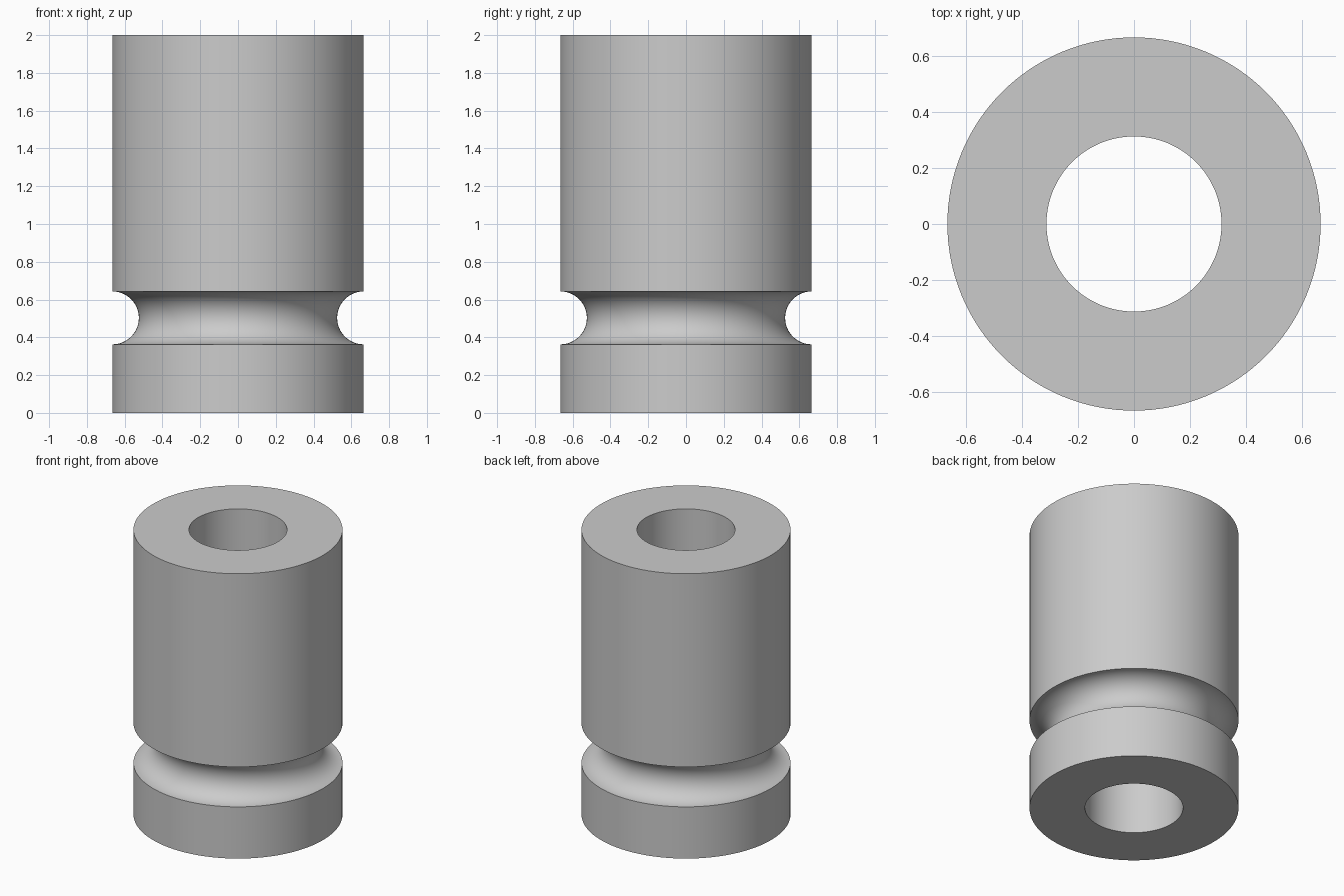
import bpy, bmesh, math

cube = bpy.data.objects.get("Cube")
if cube:
    bpy.data.objects.remove(cube, do_unlink=True)

OUTER, BORE, HEIGHT = 0.665, 0.312, 2.0
GROOVE_Z, GROOVE_R = 0.503, 0.14
SIDES, ARC_STEPS = 128, 32

# Plain grey material
grey = bpy.data.materials.new("plain_grey")
grey.use_nodes = True
colour = (0.6, 0.6, 0.6, 1.0)
grey.diffuse_color = colour
grey.node_tree.nodes["Principled BSDF"].inputs["Base Color"].default_value = colour

# Half section: bore, flat ends and a semicircular groove in the outer wall
profile = [(BORE, 0), (OUTER, 0)]
for i in range(ARC_STEPS + 1):
    a = math.pi * i / ARC_STEPS
    profile.append((OUTER - GROOVE_R * math.sin(a), GROOVE_Z - GROOVE_R * math.cos(a)))
profile += [(OUTER, HEIGHT), (BORE, HEIGHT)]

# Turn the section around the z axis
bm = bmesh.new()
verts = [bm.verts.new((r, 0, z)) for r, z in profile]
edges = [bm.edges.new((v, verts[(i + 1) % len(verts)])) for i, v in enumerate(verts)]
bmesh.ops.spin(bm, geom=verts + edges, cent=(0, 0, 0), axis=(0, 0, 1),
               angle=math.tau, steps=SIDES, use_merge=True)
bmesh.ops.remove_doubles(bm, verts=bm.verts, dist=0.0001)
bmesh.ops.recalc_face_normals(bm, faces=bm.faces)

mesh = bpy.data.meshes.new("grooved_sleeve")
bm.to_mesh(mesh)
bm.free()
mesh.materials.append(grey)
sleeve = bpy.data.objects.new("grooved_sleeve", mesh)
bpy.context.collection.objects.link(sleeve)

# Smooth walls with crisp rims
bpy.ops.object.select_all(action='DESELECT')
sleeve.select_set(True)
bpy.context.view_layer.objects.active = sleeve
bpy.ops.object.shade_smooth_by_angle(angle=math.radians(30))
